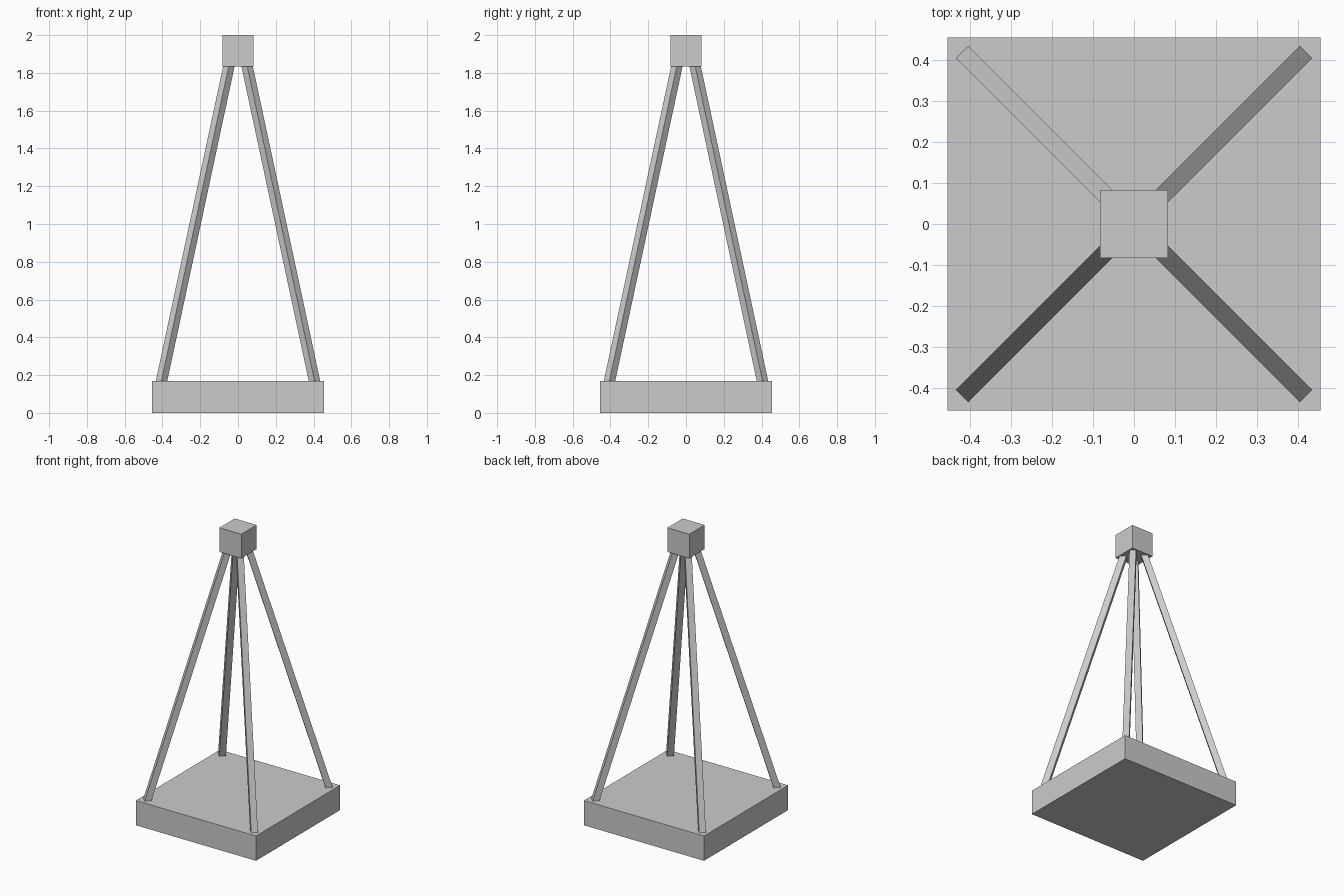
import bpy
from mathutils import Matrix, Vector

cube = bpy.data.objects.get("Cube")
if cube:
    bpy.data.objects.remove(cube, do_unlink=True)

GREY = (0.6, 0.6, 0.6, 1)
mat = bpy.data.materials.new("plain_grey")
mat.use_nodes = True
mat.diffuse_color = GREY
mat.node_tree.nodes["Principled BSDF"].inputs["Base Color"].default_value = GREY


def box(name, size, matrix):
    """Box with its dimensions baked in, placed by a matrix."""
    bpy.ops.mesh.primitive_cube_add(size=1)
    obj = bpy.context.object
    obj.name = name
    obj.data.transform(matrix @ Matrix.Diagonal((*size, 1)))
    obj.data.materials.append(mat)
    return obj


WIDTH, CAP, THICK = 0.912, 0.166, 0.17

# Square base slab and the small block at the peak
box("base_slab", (WIDTH, WIDTH, THICK), Matrix.Translation((0, 0, THICK / 2)))
box("top_block", (CAP, CAP, CAP), Matrix.Translation((0, 0, 2 - CAP / 2)))

# Four square bars lean inwards along the diagonals, ends sunk in the blocks
BAR = 0.042
for sy, side in ((-1, "front"), (1, "back")):
    for sx, hand in ((-1, "right"), (1, "left")):
        foot = Vector((sx * 0.41, sy * 0.41, 0.145))
        head = Vector((sx * 0.043, sy * 0.043, 1.86))
        z = (head - foot).normalized()
        x = Vector((-sy, sx, 0)).normalized()
        y = z.cross(x)
        turn = Matrix((x, y, z)).transposed().to_4x4()
        box(f"{side}_{hand}_leg", (BAR, BAR, (head - foot).length),
            Matrix.Translation((foot + head) / 2) @ turn)
